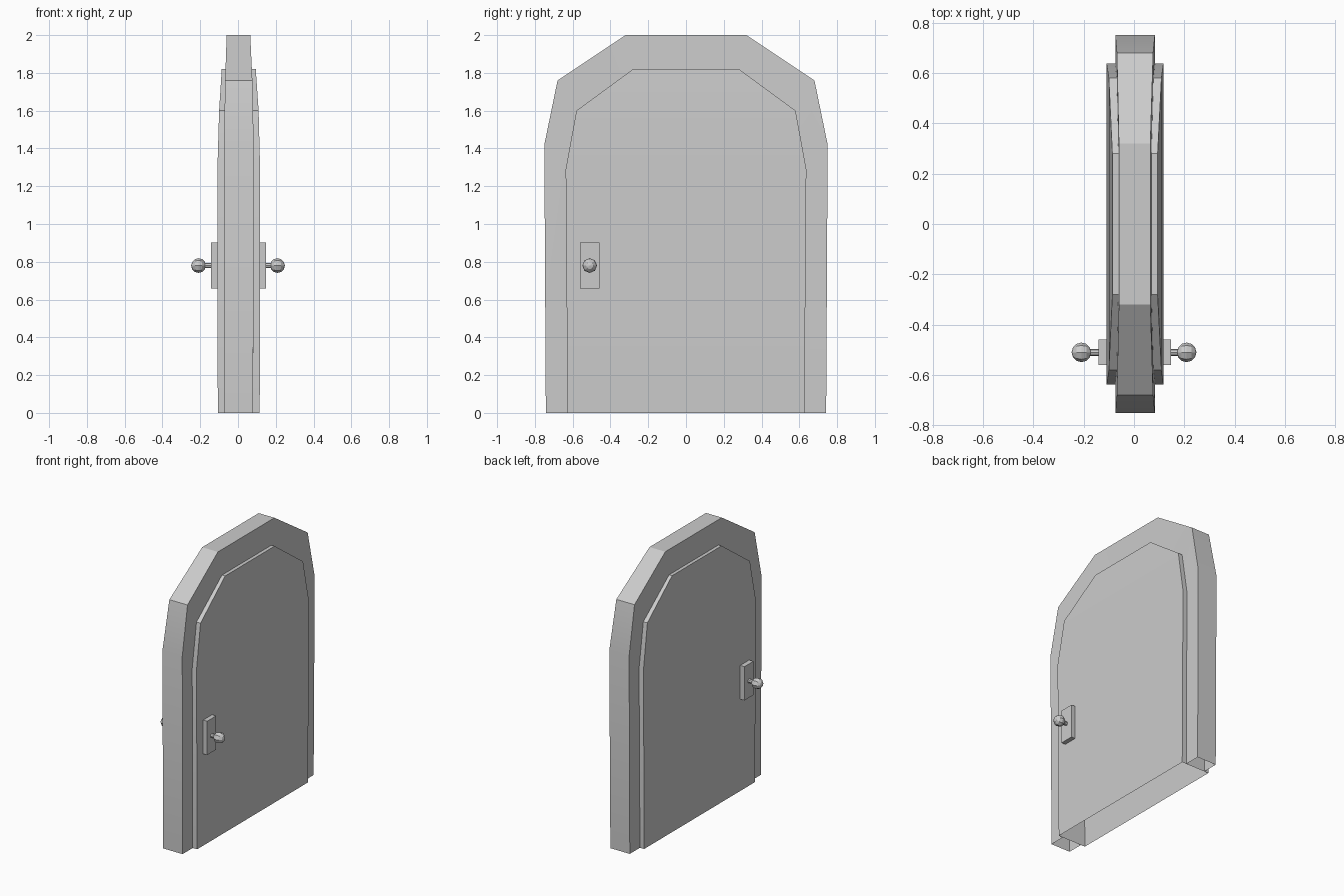
import bpy, math

if "Cube" in bpy.data.objects:
    bpy.data.objects.remove(bpy.data.objects["Cube"])

# Right-hand half outlines, bottom to top: (y, z, x on the left face, x on the right face)
FRAME = [(0.742, 0, -0.074, 0.08), (0.75, 1.42, -0.074, 0.083),
         (0.68, 1.76, -0.068, 0.076), (0.32, 2.0, -0.06, 0.065)]
OPENING = [(0.627, 0, -0.074, 0.08), (0.637, 1.29, -0.074, 0.083),
           (0.58, 1.6, -0.068, 0.077), (0.28, 1.82, -0.062, 0.069)]
DOOR = [(0.627, 0, -0.107, 0.115), (0.637, 1.29, -0.109, 0.117),
        (0.58, 1.6, -0.1, 0.109), (0.28, 1.82, -0.086, 0.094)]


def loop(half, side):
    """Mirror a half outline into a full arch on one side of the door."""
    pts = [(p[2 + side], p[0], p[1]) for p in half]
    return pts + [(x, -y, z) for x, y, z in reversed(pts)]


def finish(obj):
    bpy.ops.object.select_all(action='DESELECT')
    obj.select_set(True)
    bpy.context.view_layer.objects.active = obj
    bpy.ops.object.shade_smooth_by_angle(angle=math.radians(30))


def make(name, loops, faces):
    me = bpy.data.meshes.new(name)
    me.from_pydata([v for l in loops for v in l], [], faces)
    obj = bpy.data.objects.new(name, me)
    bpy.context.collection.objects.link(obj)
    finish(obj)


def strip(a, b, n=8):
    """Quads between two open outlines starting at vertex a and b."""
    return [(a + i, a + i + 1, b + i + 1, b + i) for i in range(n - 1)]


# Arched frame: outer rim and two face rings, open at the bottom
make("door_frame",
     [loop(FRAME, 0), loop(FRAME, 1), loop(OPENING, 0), loop(OPENING, 1)],
     strip(8, 0) + strip(0, 16) + strip(24, 8))

# Door leaf: hollow shell with tapered arch, open at the bottom
leaf = strip(8, 0)
for i in range(3):
    leaf += [(i, i + 1, 6 - i, 7 - i), (15 - i, 14 - i, 9 + i, 8 + i)]
make("door_leaf", [loop(DOOR, 0), loop(DOOR, 1)], leaf)

# Handle plate, stem and knob on both sides
KY, KZ = -0.51, 0.78
for side, s, x0, x1 in (("left", -1, -0.105, -0.142), ("right", 1, 0.112, 0.148)):
    bpy.ops.mesh.primitive_cube_add(size=1, location=((x0 + x1) / 2, KY, KZ))
    plate = bpy.context.object
    plate.name = "handle_plate_" + side
    plate.scale = (abs(x1 - x0), 0.102, 0.242)

    bpy.ops.mesh.primitive_cylinder_add(vertices=8, radius=0.014, depth=0.07,
                                        location=(s * 0.17, KY, KZ),
                                        rotation=(0, math.pi / 2, 0))
    bpy.context.object.name = "knob_stem_" + side

    bpy.ops.mesh.primitive_uv_sphere_add(segments=8, ring_count=6, radius=0.039,
                                         location=(s * 0.209, KY, KZ),
                                         rotation=(0, math.pi / 2, 0))
    bpy.context.object.name = "knob_" + side
